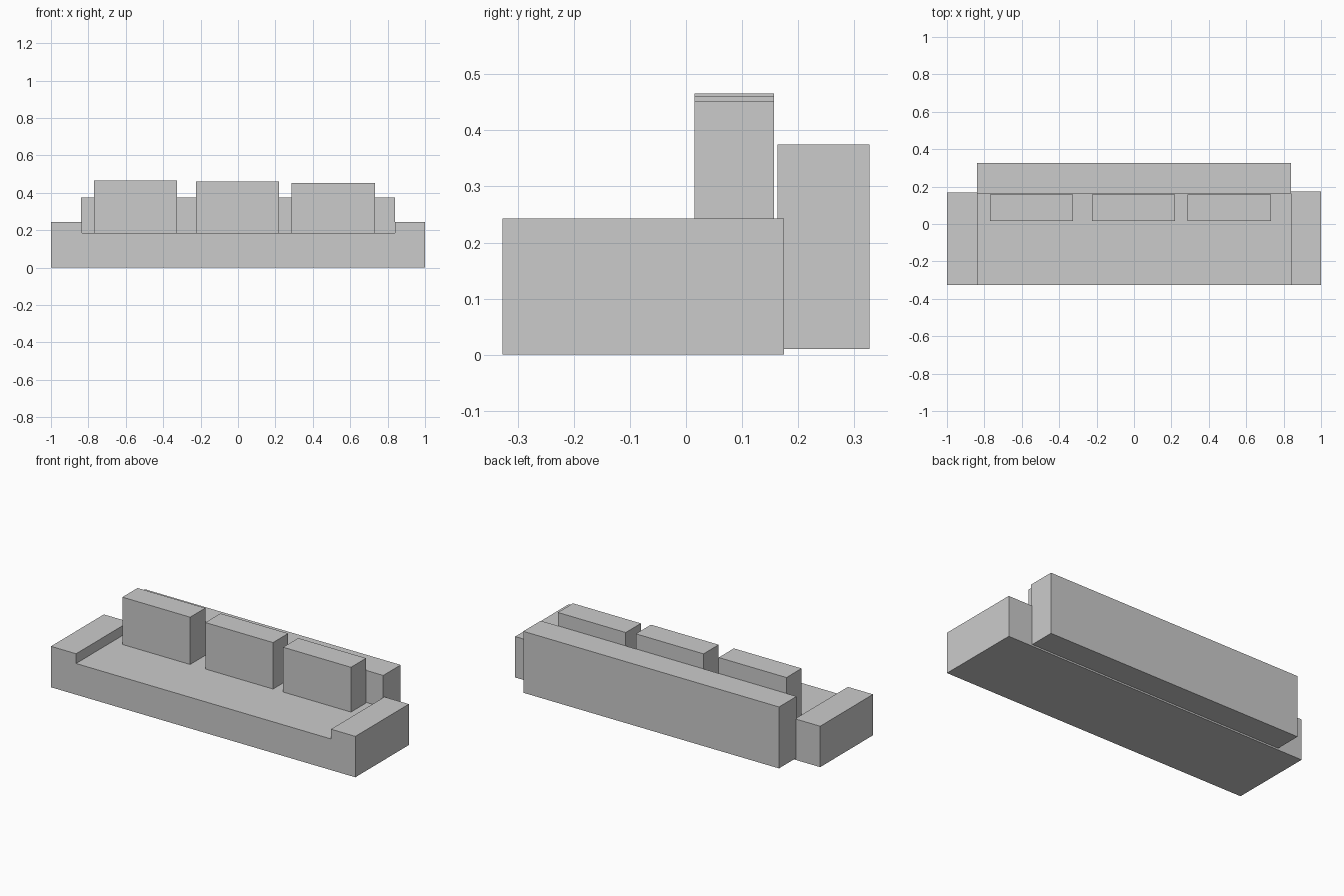
import bpy
import bmesh

default = bpy.data.objects.get("Cube")
if default:
    bpy.data.objects.remove(default, do_unlink=True)

grey = bpy.data.materials.new("plain_grey")
grey.use_nodes = True
grey.diffuse_color = (0.6, 0.6, 0.6, 1)
grey.node_tree.nodes["Principled BSDF"].inputs["Base Color"].default_value = grey.diffuse_color


def extrude_profile(name, outline, front, back):
    """Extrude an x-z outline along y and return the object."""
    bm = bmesh.new()
    face = bm.faces.new([bm.verts.new((x, front, z)) for x, z in outline])
    result = bmesh.ops.extrude_face_region(bm, geom=[face])
    for v in result["geom"]:
        if isinstance(v, bmesh.types.BMVert):
            v.co.y = back
    bmesh.ops.recalc_face_normals(bm, faces=bm.faces)
    mesh = bpy.data.meshes.new(name)
    bm.to_mesh(mesh)
    bm.free()
    mesh.materials.append(grey)
    obj = bpy.data.objects.new(name, mesh)
    bpy.context.scene.collection.objects.link(obj)
    return obj


def box(name, x0, x1, y0, y1, z0, z1):
    return extrude_profile(name, [(x0, z0), (x1, z0), (x1, z1), (x0, z1)], y0, y1)


SEAT, ARM = 0.185, 0.243

# Seat and both arms in one stepped body, its rear edge very slightly skewed
body = extrude_profile("seat_and_arms", [
    (-1, 0), (1, 0), (1, ARM), (0.84, ARM),
    (0.84, SEAT), (-0.835, SEAT), (-0.835, ARM), (-1, ARM)], -0.327, 0.172)
for v in body.data.vertices:
    if v.co.y > 0:
        v.co.y += 0.003 * v.co.x

# Backrest, raised a little off the floor
box("backrest", -0.84, 0.84, 0.163, 0.327, 0.01, 0.375)

# Back cushions
cushions = {"right": (-0.77, -0.325, 0.466),
            "middle": (-0.225, 0.22, 0.461),
            "left": (0.286, 0.732, 0.451)}
for side, (x0, x1, top) in cushions.items():
    box(side + "_cushion", x0, x1, 0.015, 0.157, SEAT, top)
